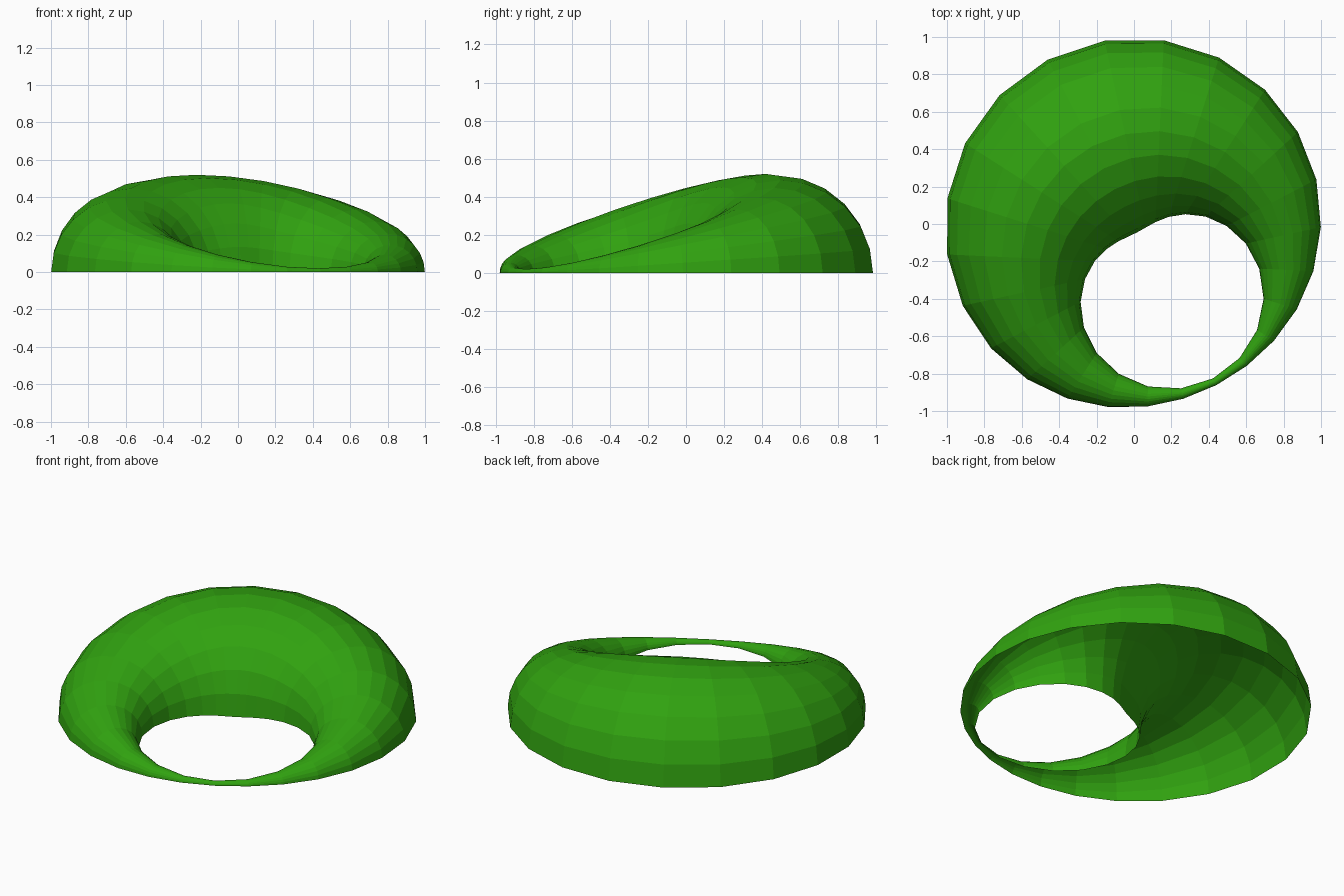
import bpy
import bmesh
from math import sin, cos, pi, radians

cube = bpy.data.objects.get("Cube")
if cube:
    bpy.data.objects.remove(cube, do_unlink=True)

# One green for the whole shell
green = bpy.data.materials.new("leaf_green")
green.use_nodes = True
color = (0.03, 0.36, 0.005, 1.0)
green.diffuse_color = color
green.node_tree.nodes["Principled BSDF"].inputs["Base Color"].default_value = color

# Half ring whose tube swells from thin to thick around the loop
RING_STEPS = 24
ARC_STEPS = 12
RING_RADIUS = 0.71
TUBE_MEAN, TUBE_SWING = 0.27, 0.25
THICK_ANGLE = radians(117.4)
CENTRE_X, CENTRE_Y = 0.105, -0.213

bm = bmesh.new()
rings = []
for i in range(RING_STEPS):
    turn = 2 * pi * i / RING_STEPS
    tube = TUBE_MEAN + TUBE_SWING * cos(turn)
    angle = THICK_ANGLE + turn
    arch = []
    for j in range(ARC_STEPS + 1):
        a = pi * j / ARC_STEPS
        reach = RING_RADIUS + tube * cos(a)
        arch.append(bm.verts.new((CENTRE_X + reach * cos(angle),
                                  CENTRE_Y + reach * sin(angle),
                                  tube * sin(a))))
    rings.append(arch)

# Skin neighbouring arches; the underside stays open
for i, arch in enumerate(rings):
    after = rings[(i + 1) % RING_STEPS]
    for j in range(ARC_STEPS):
        bm.faces.new((arch[j], after[j], after[j + 1], arch[j + 1]))

mesh = bpy.data.meshes.new("tapered_half_ring")
bm.to_mesh(mesh)
bm.free()
mesh.materials.append(green)
shell = bpy.data.objects.new("tapered_half_ring", mesh)
bpy.context.collection.objects.link(shell)
